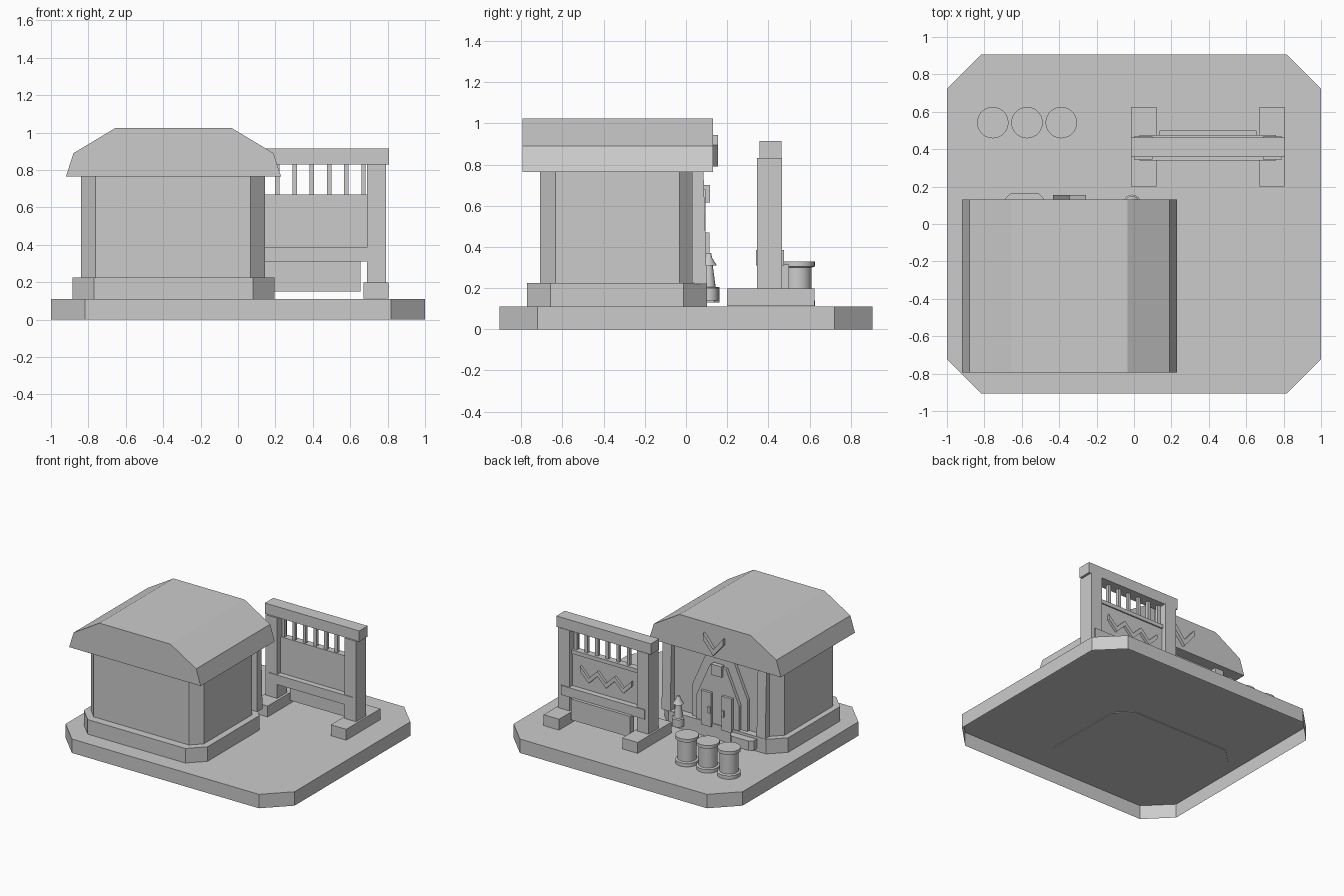
import bpy, bmesh, math

old = bpy.data.objects.get("Cube")
if old:
    bpy.data.objects.remove(old, do_unlink=True)

GREY = (0.6, 0.6, 0.6, 1)
stone = bpy.data.materials.new("plain_grey")
stone.use_nodes = True
stone.diffuse_color = GREY
stone.node_tree.nodes["Principled BSDF"].inputs["Base Color"].default_value = GREY


def finish(name, bm):
    mesh = bpy.data.meshes.new(name)
    bm.to_mesh(mesh)
    bm.free()
    mesh.materials.append(stone)
    obj = bpy.data.objects.new(name, mesh)
    bpy.context.collection.objects.link(obj)
    return obj


def prism(name, points, axis, low, high, open_bottom=False):
    """Extrude a flat outline along y or z."""
    bm = bmesh.new()
    place = (lambda a, b: (a, low, b)) if axis == "y" else (lambda a, b: (a, b, low))
    face = bm.faces.new([bm.verts.new(place(*p)) for p in points])
    new = bmesh.ops.extrude_face_region(bm, geom=[face])["geom"]
    step = (0, high - low, 0) if axis == "y" else (0, 0, high - low)
    bmesh.ops.translate(bm, vec=step, verts=[v for v in new if isinstance(v, bmesh.types.BMVert)])
    bmesh.ops.recalc_face_normals(bm, faces=bm.faces)
    if open_bottom:
        under = [f for f in bm.faces if f.normal.z < -0.9]
        bmesh.ops.delete(bm, geom=under, context="FACES_ONLY")
    return finish(name, bm)


def box(name, x0, x1, y0, y1, z0, z1):
    return prism(name, [(x0, y0), (x1, y0), (x1, y1), (x0, y1)], "z", z0, z1)


def octagon(name, x0, x1, y0, y1, c, z0, z1, open_bottom=False):
    pts = [(x0 + c, y0), (x1 - c, y0), (x1, y0 + c), (x1, y1 - c),
           (x1 - c, y1), (x0 + c, y1), (x0, y1 - c), (x0, y0 + c)]
    return prism(name, pts, "z", z0, z1, open_bottom)


def turned(name, x, y, profile, sides=28):
    """Spin a radius/height profile around an upright axis."""
    bm = bmesh.new()
    path = [bm.verts.new((r, 0, z)) for r, z in profile]
    edges = [bm.edges.new(pair) for pair in zip(path, path[1:])]
    bmesh.ops.spin(bm, geom=path + edges, axis=(0, 0, 1), cent=(0, 0, 0),
                   angle=math.tau, steps=sides)
    bmesh.ops.remove_doubles(bm, verts=bm.verts, dist=0.0005)
    bmesh.ops.translate(bm, vec=(x, y, 0), verts=bm.verts)
    bmesh.ops.recalc_face_normals(bm, faces=bm.faces)
    obj = finish(name, bm)
    bpy.ops.object.select_all(action="DESELECT")
    obj.select_set(True)
    bpy.context.view_layer.objects.active = obj
    bpy.ops.object.shade_smooth_by_angle(angle=math.radians(35))
    return obj


def chevron(name, x, half, top, bottom, thick, y0, y1):
    pts = [(x - half, top), (x, bottom + thick), (x + half, top),
           (x + half, top - thick), (x, bottom), (x - half, top - thick)]
    return prism(name, pts, "y", y0, y1)


# Hollow ground slab and house body
octagon("ground_slab", -1, 1, -0.905, 0.905, 0.183, 0, 0.11, open_bottom=True)
octagon("house_plinth", -0.885, 0.195, -0.773, 0.103, 0.114, 0.105, 0.225)
octagon("house_walls", -0.84, 0.145, -0.71, 0.046, 0.077, 0.22, 0.77)

# Roof with sloped and steep lower flanks
MID = -0.345
half_roof = [(0.575, 0.765), (0.535, 0.89), (0.31, 1.025)]
roof = [(MID + a, z) for a, z in half_roof] + [(MID - a, z) for a, z in reversed(half_roof)]
prism("roof", roof, "y", -0.793, 0.13)
chevron("gable_emblem", MID, 0.088, 0.945, 0.79, 0.05, 0.12, 0.155)


# Stepped arch around the doorway
def arch(name, w, top, y1):
    half = [(w, 0.2), (w, top - 0.26), (w - 0.115, top)]
    pts = [(MID + a, z) for a, z in half] + [(MID - a, z) for a, z in reversed(half)]
    return prism(name, pts, "y", 0.03, y1)


arch("outer_arch", 0.24, 0.735, 0.07)
arch("inner_arch", 0.185, 0.68, 0.095)
box("door_sign", MID - 0.045, MID + 0.045, 0.08, 0.116, 0.615, 0.70)

# Pilasters leaning back towards the top
for side, x in (("left", 0.105), ("right", -0.725)):
    pilaster = box(side + "_pilaster", x - 0.038, x + 0.038, 0.03, 0.101, 0.22, 0.768)
    for v in pilaster.data.vertices:
        if v.co.z > 0.5 and v.co.y > 0.05:
            v.co.y = 0.085

# Door leaves with handles
for s, side in ((1, "left"), (-1, "right")):
    c = MID + s * 0.09
    box(side + "_door_leaf", c - 0.045, c + 0.045, 0.08, 0.115, 0.2, 0.47)
    c = MID + s * 0.06
    box(side + "_door_handle", c - 0.01, c + 0.01, 0.1, 0.125, 0.31, 0.36)

# Low planter and lantern by the door
prism("planter", [(-0.69, 0.08), (-0.48, 0.08), (-0.48, 0.135), (-0.51, 0.163),
                  (-0.66, 0.163), (-0.69, 0.135)], "z", 0.13, 0.205)
turned("lantern", -0.01, 0.11, [(0, 0.14), (0.047, 0.14), (0.047, 0.2), (0.034, 0.205),
                                (0.02, 0.31), (0.04, 0.31), (0.018, 0.345),
                                (0.012, 0.37), (0, 0.37)], 16)

# Three barrels
for i in range(3):
    turned(f"barrel_{i + 1}", -0.755 + 0.183 * i, 0.542,
           [(0, 0.112), (0.084, 0.112), (0.084, 0.14), (0.068, 0.145), (0.068, 0.3),
            (0.084, 0.305), (0.084, 0.33), (0, 0.33)])

# Gate posts and feet
GX = 0.395
for s, side in ((1, "left"), (-1, "right")):
    c = GX + s * 0.345
    box(side + "_gate_post", c - 0.05, c + 0.05, 0.345, 0.467, 0.19, 0.832)
    c = GX + s * 0.343
    box(side + "_gate_foot", c - 0.067, c + 0.067, 0.2, 0.625, 0.112, 0.198)

# Gate beam, rails, panel and board
box("gate_beam", -0.017, 0.808, 0.358, 0.463, 0.83, 0.915)
box("gate_panel", 0.08, 0.71, 0.385, 0.43, 0.35, 0.67)
box("gate_upper_rail", 0.08, 0.71, 0.4, 0.44, 0.64, 0.67)
box("gate_middle_rail", 0.03, 0.76, 0.34, 0.475, 0.31, 0.385)
box("gate_lower_board", 0.137, 0.655, 0.455, 0.5, 0.15, 0.315)
for i in range(-3, 4):
    x = GX + i * 0.092
    box(f"gate_bar_{i + 4}", x - 0.012, x + 0.012, 0.395, 0.42, 0.66, 0.84)
for i in (-1, 0, 1):
    chevron(f"gate_zigzag_{i + 2}", GX - 0.01 + i * 0.15, 0.075, 0.565, 0.45, 0.04, 0.42, 0.45)
